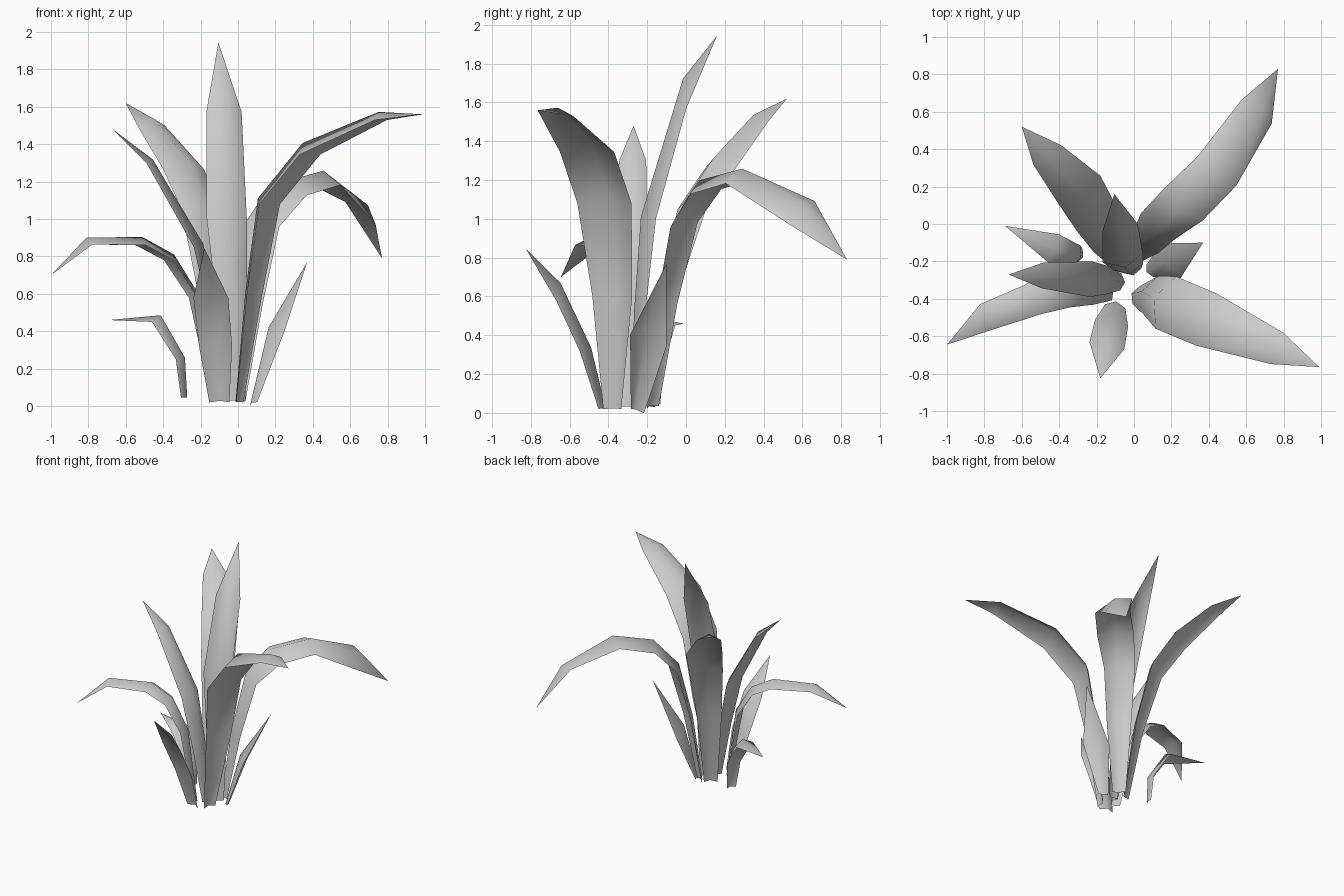
import bpy, bmesh
from mathutils import Vector

if "Cube" in bpy.data.objects:
    bpy.data.objects.remove(bpy.data.objects["Cube"])


def leaf(name, stations, tip, roll=0.0, ridge=0.5, lead=0.0, end_roll=None):
    """Ridged blade: stations are (x, y, z, half width) between its two edges.
    lead pushes the last ridge point towards the tip."""
    pts = [Vector(s[:3]) for s in stations] + [Vector(tip)]
    heading = pts[-1] - pts[0]
    heading.z = 0
    across = Vector((0, 0, 1)).cross(heading.normalized())
    bm = bmesh.new()
    rows = []
    for i, s in enumerate(stations):
        w, last = s[3], i == len(stations) - 1
        tilt = end_roll if last and end_roll is not None else roll
        side = (across + Vector((0, 0, tilt))).normalized()
        tangent = (pts[i + 1] - pts[max(i - 1, 0)]).normalized()
        mid = pts[i] + tangent.cross(side).normalized() * w * ridge
        if last:
            mid += tangent * w * lead
        rows.append([bm.verts.new(p) for p in (pts[i] + side * w, mid, pts[i] - side * w)])
    for a, b in zip(rows, rows[1:]):
        for k in range(2):
            bm.faces.new((a[k + 1], a[k], b[k], b[k + 1]))
    end = bm.verts.new(tip)
    for k in range(2):
        bm.faces.new((rows[-1][k + 1], rows[-1][k], end))
    for f in bm.faces:
        f.smooth = True
    mesh = bpy.data.meshes.new(name)
    bm.to_mesh(mesh)
    bm.free()
    obj = bpy.data.objects.new(name, mesh)
    bpy.context.collection.objects.link(obj)
    return obj


# Long arching leaves
leaf("back_right_leaf", [(0, -.17, .03, .05), (.06, -.1, .55, .09), (.13, -.01, .97, .115),
     (.26, .1, 1.14, .135), (.445, .285, 1.195, .13), (.655, .6, 1.03, .12)],
     (.77, .83, .79), roll=.1, end_roll=.6)
leaf("front_right_leaf", [(.01, -.38, .02, .05), (.09, -.38, .6, .11), (.17, -.42, 1.08, .15),
     (.385, -.51, 1.345, .15), (.765, -.665, 1.53, .09)], (.99, -.765, 1.56))
leaf("front_left_leaf", [(-.13, -.37, .03, .04), (-.24, -.36, .58, .075), (-.37, -.365, .78, .085),
     (-.52, -.395, .86, .09), (-.8, -.5, .865, .075)], (-1, -.645, .7))

# Tall upright leaves
leaf("back_left_leaf", [(-.09, -.19, .03, .05), (-.14, -.1, .6, .09), (-.2, .03, 1.05, .125),
     (-.29, .18, 1.265, .135), (-.465, .37, 1.5, .09)], (-.6, .52, 1.62))
leaf("center_leaf", [(-.01, -.25, .03, .05), (-.03, -.23, .5, .08), (-.06, -.18, 1, .11),
     (-.075, -.02, 1.57, .097)], (-.105, .16, 1.945), lead=1.5)
leaf("left_leaf", [(-.07, -.31, .03, .045), (-.14, -.3, .45, .075), (-.23, -.295, .85, .095),
     (-.485, -.275, 1.3, .07)], (-.67, -.27, 1.48))

# Short outer leaves
leaf("small_left_leaf", [(-.29, -.17, .045, .04), (-.31, -.17, .25, .06),
     (-.43, -.13, .45, .08)], (-.69, -.01, .46))
leaf("small_right_leaf", [(.085, -.25, .01, .04), (.2, -.195, .37, .11)],
     (.37, -.1, .77), roll=-.3, lead=.3)
leaf("small_front_leaf", [(-.1, -.44, .02, .055), (-.12, -.53, .32, .09),
     (-.145, -.65, .58, .095)], (-.18, -.825, .845), lead=.8)
